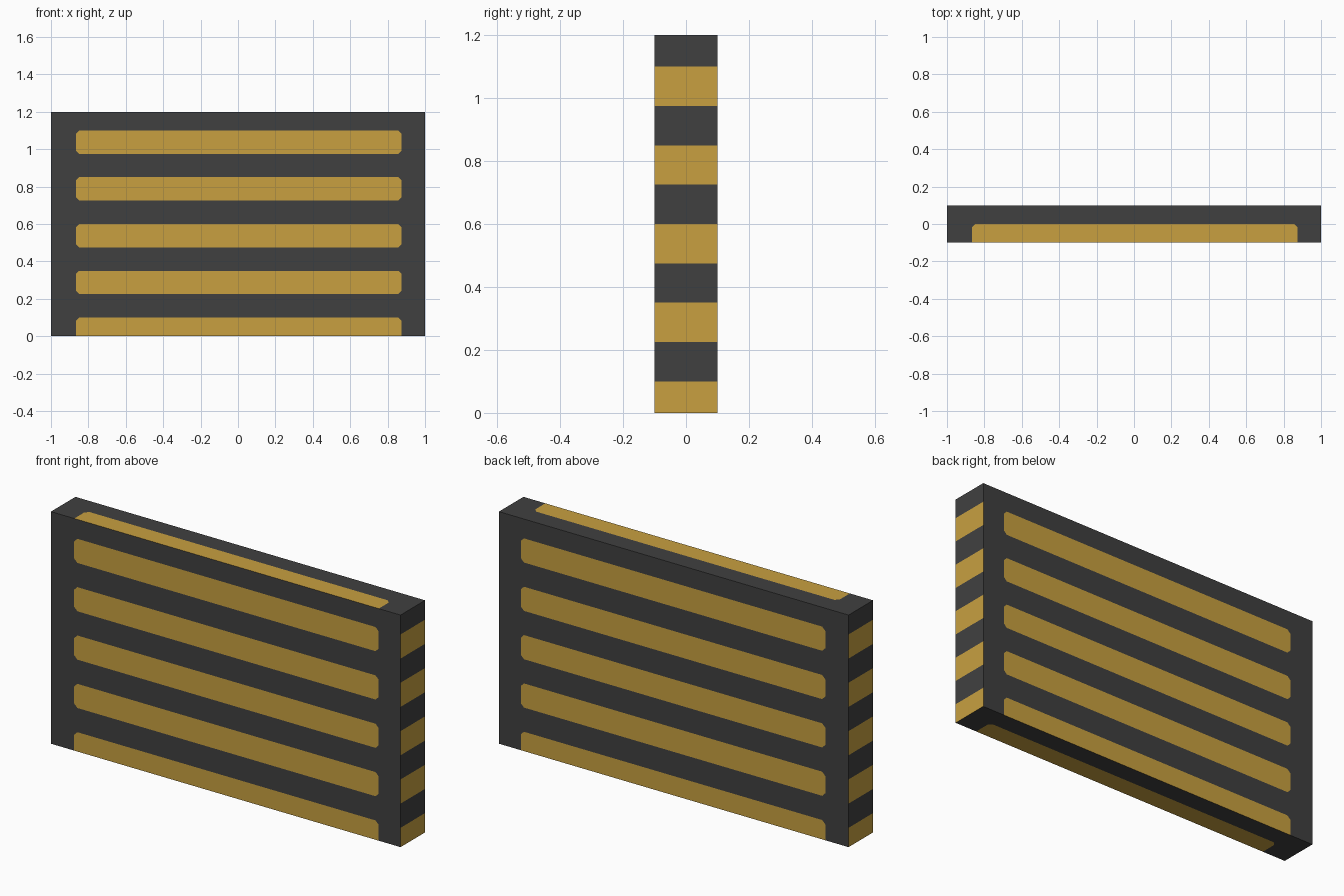
import bpy, bmesh
from mathutils import Vector

if "Cube" in bpy.data.objects:
    bpy.data.objects.remove(bpy.data.objects["Cube"])

X0, X1 = -0.867, 0.875                    # stripe ends
C = 0.018                                 # clipped stripe corners
BANDS = [(-0.025 + 0.25 * i, 0.10 + 0.25 * i) for i in range(5)]
TOP_BAND = [(-0.125, 0.0)]                # stripe on the top and bottom faces


def material(name, rgb):
    m = bpy.data.materials.new(name)
    m.diffuse_color = (*rgb, 1)
    m.use_nodes = True
    m.node_tree.nodes["Principled BSDF"].inputs["Base Color"].default_value = m.diffuse_color
    return m


def margins(x, v, bands):
    """Distance inside the stripe end and inside the band edge (negative = outside)."""
    return min(x - X0, X1 - x), max(min(v - a, b - v) for a, b in bands)


def face_coords(f, p):
    """Stripe direction, cross direction and bands for the side this face lies on."""
    if abs(f.normal.z) > 0.5:
        return p.x, p.y, TOP_BAND
    if abs(f.normal.x) > 0.5:
        return 0.0, p.z, BANDS            # stripes run right round the ends
    return p.x, p.z, BANDS


# Panel block
bm = bmesh.new()
bmesh.ops.create_cube(bm, size=1)
for v in bm.verts:
    v.co = Vector((v.co.x * 2, v.co.y * 0.2, (v.co.z + 0.5) * 1.2))


def cut(axis, value):
    no = Vector((0, 0, 0))
    no[axis] = 1
    bmesh.ops.bisect_plane(bm, geom=bm.verts[:] + bm.edges[:] + bm.faces[:],
                           plane_co=no * value, plane_no=no, dist=1e-6)


# Cut the stripe outlines into the faces
for x in (X0, X0 + C, X1 - C, X1):
    cut(0, x)
for y in (-C, 0.0):
    cut(1, y)
for a, b in BANDS:
    for z in (a, a + C, b - C, b):
        if 0 < z < 1.2:
            cut(2, z)
bm.normal_update()

# Clip the stripe corners diagonally
for f in bm.faces[:]:
    du, dv = margins(*face_coords(f, f.calc_center_median()))
    if 0 < du < C and 0 < dv < C:
        ends = [v for v in f.verts
                if abs(sum(margins(*face_coords(f, v.co))) - C) < 1e-4]
        if len(ends) == 2:
            bmesh.utils.face_split(f, ends[0], ends[1])
bm.normal_update()

# Colour the stripes
for f in bm.faces:
    du, dv = margins(*face_coords(f, f.calc_center_median()))
    f.material_index = int(du > 0 and dv > 0 and du + dv > C)

mesh = bpy.data.meshes.new("striped_panel")
bm.to_mesh(mesh)
bm.free()
mesh.materials.append(material("charcoal", (0.051, 0.051, 0.051)))
mesh.materials.append(material("gold", (0.578, 0.352, 0.051)))
bpy.context.collection.objects.link(bpy.data.objects.new("striped_panel", mesh))
